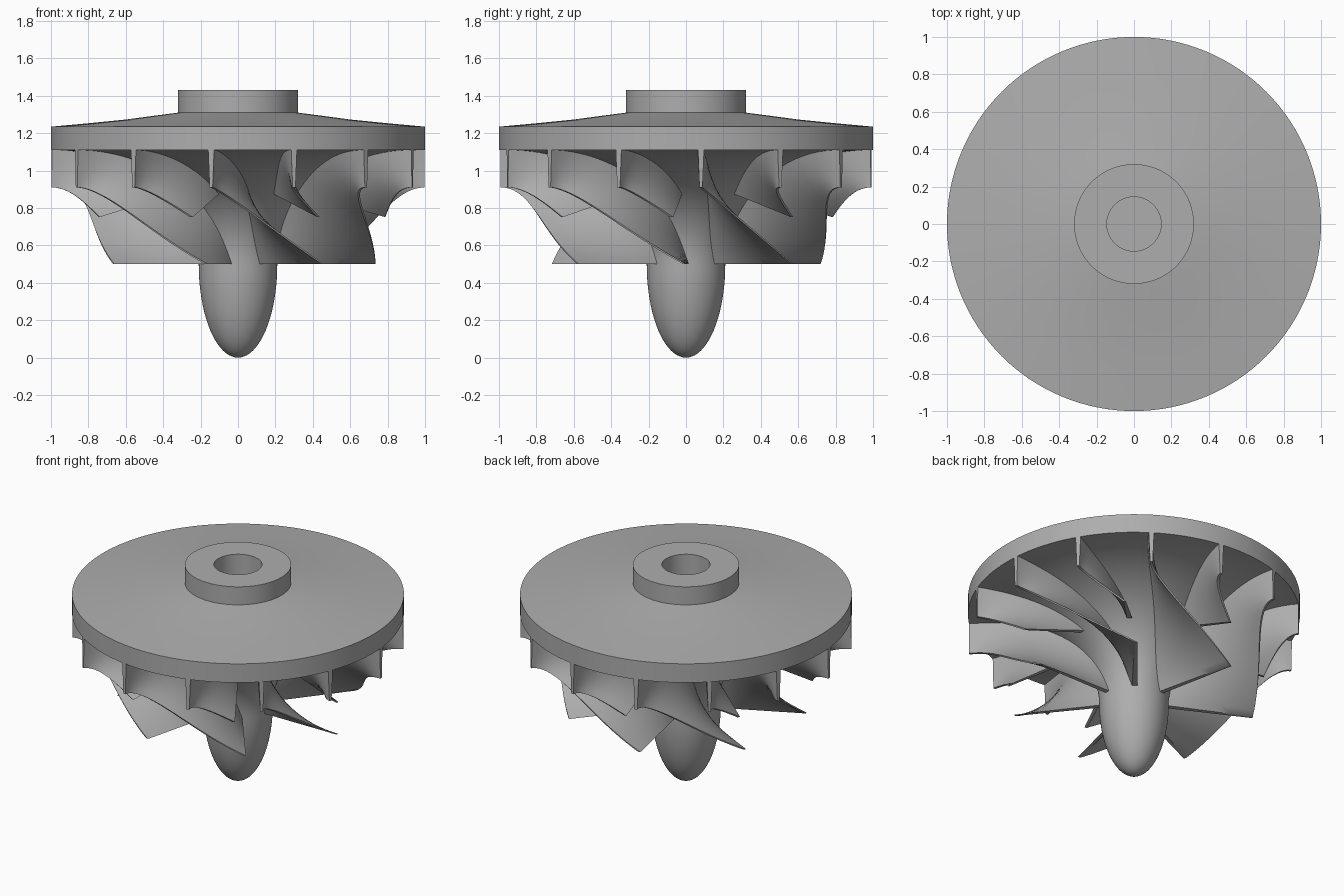
import bpy, bmesh, math
from mathutils import Matrix, Vector

cube = bpy.data.objects.get("Cube")
if cube:
    bpy.data.objects.remove(cube, do_unlink=True)

metal = bpy.data.materials.new("grey_metal")
metal.use_nodes = True
GREY = (0.42, 0.42, 0.42, 1)
metal.diffuse_color = GREY
metal.node_tree.nodes["Principled BSDF"].inputs["Base Color"].default_value = GREY

HUB = (0.79, 0.61)       # quarter-ellipse radii of the hub flare
SHROUD = (0.265, 0.41)   # quarter-ellipse radii of the blade tips
BASE_Z = 0.5
PAIRS = 7


def flare(size, t):
    """Radius and height along a flare, t = 0 at the rim, 1 at the inlet."""
    a = t * math.pi / 2
    return Vector((1 - size[0] * math.sin(a), BASE_Z + size[1] * math.cos(a)))


def finish(bm, name):
    bmesh.ops.recalc_face_normals(bm, faces=bm.faces)
    mesh = bpy.data.meshes.new(name)
    bm.to_mesh(mesh)
    bm.free()
    mesh.materials.append(metal)
    return mesh


def add_object(mesh, name, turn=0):
    obj = bpy.data.objects.new(name, mesh)
    bpy.context.collection.objects.link(obj)
    obj.rotation_euler.z = turn
    return obj


def smooth(obj):
    bpy.ops.object.select_all(action='DESELECT')
    obj.select_set(True)
    bpy.context.view_layer.objects.active = obj
    bpy.ops.object.shade_smooth_by_angle(angle=math.radians(35))


# Hub: blind bore, collar, back disc, flared underside and rounded nose
profile = [(0, 0.5), (0.145, 0.5), (0.145, 1.43), (0.32, 1.43), (0.32, 1.31),
           (0.42, 1.297), (0.6, 1.273), (0.8, 1.253), (1, 1.235)]
profile += [tuple(flare(HUB, i / 28)) for i in range(29)]
for i in range(1, 21):
    a = i / 20 * math.pi / 2
    profile.append((0.21 * math.cos(a), BASE_Z * (1 - math.sin(a))))
bm = bmesh.new()
verts = [bm.verts.new((r, 0, z)) for r, z in profile]
edges = [bm.edges.new(pair) for pair in zip(verts, verts[1:])]
bmesh.ops.spin(bm, geom=verts + edges, cent=(0, 0, 0), axis=(0, 0, 1),
               angle=math.tau, steps=128, use_merge=True)
bmesh.ops.remove_doubles(bm, verts=bm.verts, dist=0.0002)
smooth(add_object(finish(bm, "hub"), "hub"))


def blade_mesh(name, end, steps=28, spans=8):
    """Swept radial blade, thick at the root and thin at the tip."""
    bm = bmesh.new()
    rings = []
    for i in range(steps + 1):
        t = end * i / steps
        sweep = math.radians(46.4) * t * t
        root, tip = flare(HUB, t), flare(SHROUD, t)
        sides = ([], [])
        for j in range(spans + 1):
            u = -0.02 + 1.02 * j / spans
            r, z = root.lerp(tip, u)
            half = (0.016 - 0.008 * u) / r
            for side, sign in zip(sides, (-1, 1)):
                a = sweep + sign * half
                side.append(bm.verts.new((r * math.cos(a), r * math.sin(a), z)))
        rings.append(sides[0] + sides[1][::-1])
    count = len(rings[0])
    for p, q in zip(rings, rings[1:]):
        for k in range(count):
            n = (k + 1) % count
            bm.faces.new((p[k], p[n], q[n], q[k]))
    # Strip caps at the outlet and inlet edges
    for ring in (rings[0], rings[-1]):
        for k in range(spans):
            bm.faces.new((ring[k], ring[k + 1], ring[-k - 2], ring[-k - 1]))
    return finish(bm, name)


# Alternating full blades and shorter splitter blades
for name, end, start in (("main_blade", 1.0, 4.6), ("splitter_blade", 0.58, 30.3)):
    mesh = blade_mesh(name, end)
    for i in range(PAIRS):
        blade = add_object(mesh, f"{name}_{i + 1}",
                           math.radians(start) + i * math.tau / PAIRS)
        if i == 0:
            smooth(blade)
